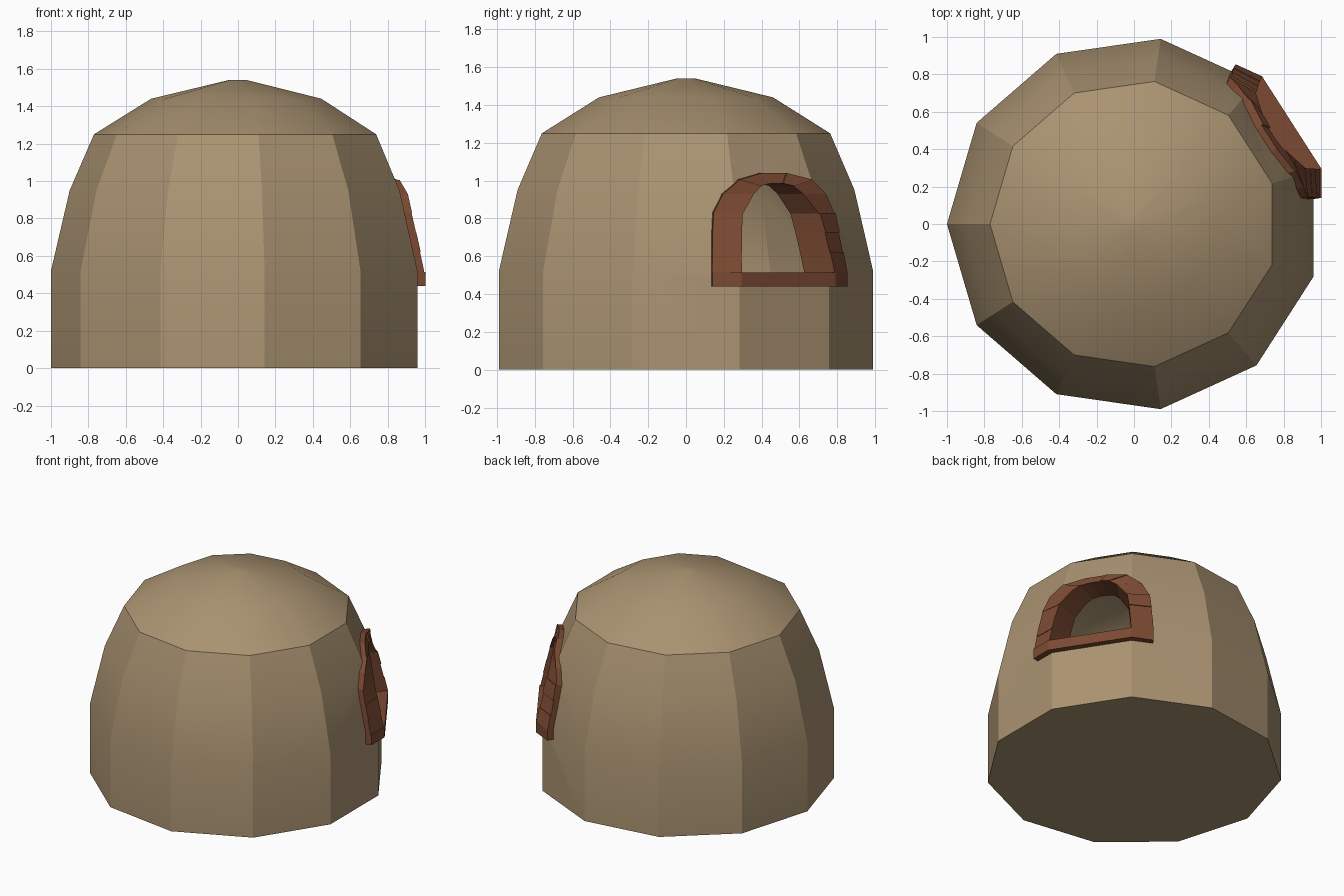
import bpy, bmesh, math, random
from mathutils import Vector

if "Cube" in bpy.data.objects:
    bpy.data.objects.remove(bpy.data.objects["Cube"])

random.seed(3)
N = 11
STEP = 2 * math.pi / N
DOOR = STEP                      # direction of the mouth: middle of a facet
OUTER = [(1.0, 0), (1.0, 0.52), (0.90, 0.95), (0.77, 1.25), (0.465, 1.44), (0.05, 1.54)]
INNER = [(0.83, 0.45), (0.83, 0.50), (0.74, 0.92), (0.62, 1.14), (0.37, 1.30), (0.04, 1.38)]


def material(name, col):
    m = bpy.data.materials.new(name)
    m.diffuse_color = (*col, 1)
    m.use_nodes = True
    m.node_tree.nodes["Principled BSDF"].inputs["Base Color"].default_value = m.diffuse_color
    return m


clay = material("clay", (0.40, 0.29, 0.165))
brick = material("brick", (0.20, 0.068, 0.032))


def finish(name, bm, mat):
    bmesh.ops.recalc_face_normals(bm, faces=bm.faces)
    me = bpy.data.meshes.new(name)
    bm.to_mesh(me)
    bm.free()
    me.materials.append(mat)
    ob = bpy.data.objects.new(name, me)
    bpy.context.collection.objects.link(ob)
    return ob


def loft(bm, loops):
    """Skin a list of point loops and cap both ends."""
    rings = [[bm.verts.new(p) for p in l] for l in loops]
    n = len(rings[0])
    for a, b in zip(rings, rings[1:]):
        for i in range(n):
            j = (i + 1) % n
            bm.faces.new((a[i], a[j], b[j], b[i]))
    bm.faces.new(rings[0])
    bm.faces.new(rings[-1])


def lathe(name, profile):
    bm = bmesh.new()
    loft(bm, [[(r * math.cos(math.pi + i * STEP), r * math.sin(math.pi + i * STEP), z)
               for i in range(N)] for r, z in profile])
    return finish(name, bm, clay)


def on_dome(deg, z, off):
    """Point on the faceted dome at an angle from the mouth, moved out by off."""
    for (r0, z0), (r1, z1) in zip(OUTER, OUTER[1:]):
        if z0 <= z <= z1:
            r = r0 + (r1 - r0) * (z - z0) / (z1 - z0)
            break
    d = math.radians(deg)
    local = (d + STEP / 2) % STEP - STEP / 2
    r = (r + off) * math.cos(STEP / 2) / math.cos(local)
    return Vector((r * math.cos(DOOR + d), r * math.sin(DOOR + d), z))


# Hollow dome
dome = lathe("oven_dome", OUTER)
cavity = lathe("cavity_cutter", INNER)

# Mouth cutter: arched prism pushed through the wall
half = [(0.30, 0.47), (0.29, 0.83), (0.20, 0.96), (0.08, 1.005)]
arch = half + [(-u, z) for u, z in reversed(half)]
nrm = Vector((math.cos(DOOR), math.sin(DOOR), 0))
tan = Vector((-nrm.y, nrm.x, 0))
bm = bmesh.new()
loft(bm, [[nrm * d + tan * u + Vector((0, 0, z)) for u, z in arch] for d in (0.4, 1.3)])
mouth = finish("mouth_cutter", bm, clay)

bpy.context.view_layer.objects.active = dome
dome.select_set(True)
for cutter in (cavity, mouth):
    mod = dome.modifiers.new("cut", 'BOOLEAN')
    mod.operation = 'DIFFERENCE'
    mod.solver = 'EXACT'
    mod.object = cutter
    bpy.ops.object.modifier_apply(modifier=mod.name)
    bpy.data.objects.remove(cutter)
bpy.ops.object.shade_smooth_by_angle(angle=math.radians(30))

# Brick surround: outer and inner arch lines as (degrees from centre, height)
out = [(24.8, 0.515), (24.6, 0.62), (24.3, 0.725), (23.8, 0.83), (20.5, 0.93), (14.5, 1.005), (5, 1.04)]
inn = [(16.2, 0.515), (15.8, 0.62), (15.3, 0.725), (14.5, 0.825), (9.8, 0.93), (6.5, 0.972), (2.5, 0.985)]
mirror = lambda pts: [(-a, z) for a, z in pts] + pts[::-1]
out, inn = mirror(out), mirror(inn)
bm = bmesh.new()
for i in range(len(out) - 1):
    quad = [out[i], out[i + 1], inn[i + 1], inn[i]]
    front = 0.035 + random.uniform(0, 0.012)
    loft(bm, [[on_dome(a, z, off) for a, z in quad] for off in (-0.17, front)])
finish("mouth_bricks", bm, brick)

# Sill wrapping round the two dome corners
bm = bmesh.new()
loft(bm, [[on_dome(a, z, off) for off, z in
           ((-0.17, 0.44), (0.045, 0.44), (0.045, 0.515), (-0.17, 0.515))]
          for a in (-24.8, -16.36, 16.36, 24.8)])
finish("mouth_sill", bm, brick)
